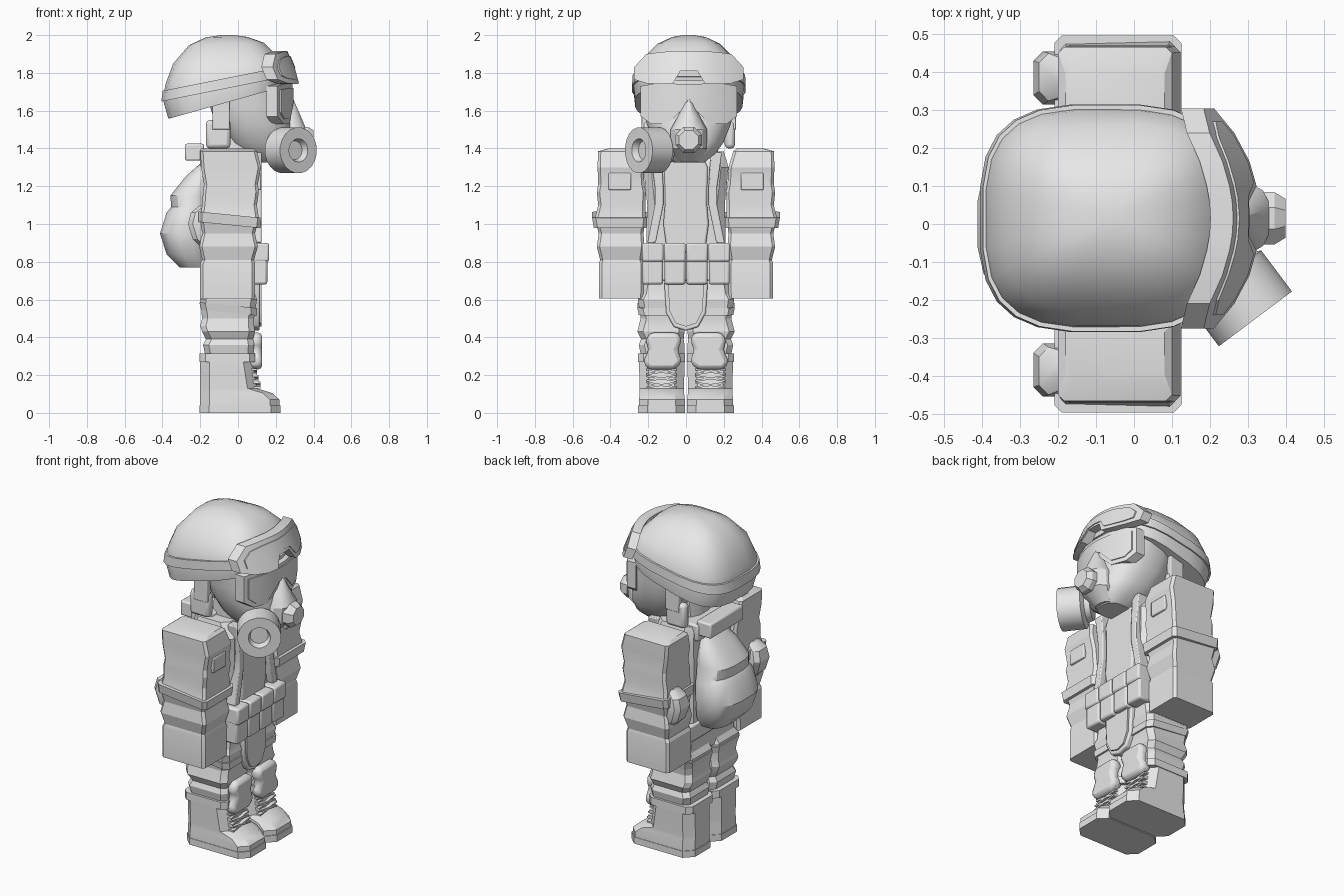
import bpy, bmesh, math
from mathutils import Vector

grey = bpy.data.materials.new("plain_grey")
grey.diffuse_color = (0.8, 0.8, 0.8, 1)
HY = 0.015   # the head sits slightly off centre


def finish(name, bm, bevel=0, angle=30):
    bmesh.ops.remove_doubles(bm, verts=bm.verts, dist=1e-5)
    bmesh.ops.recalc_face_normals(bm, faces=bm.faces)
    me = bpy.data.meshes.new(name)
    bm.to_mesh(me)
    bm.free()
    me.materials.append(grey)
    ob = bpy.data.objects.new(name, me)
    bpy.context.collection.objects.link(ob)
    if bevel:
        m = ob.modifiers.new("bevel", "BEVEL")
        m.width, m.segments, m.limit_method = bevel, 2, "ANGLE"
    bpy.ops.object.select_all(action="DESELECT")
    ob.select_set(True)
    bpy.context.view_layer.objects.active = ob
    bpy.ops.object.shade_smooth_by_angle(angle=math.radians(angle))
    return ob


def skin(bm, loops):
    rows = [[bm.verts.new(p) for p in loop] for loop in loops]
    n = len(rows[0])
    for a, b in zip(rows, rows[1:]):
        for i in range(n):
            j = (i + 1) % n
            bm.faces.new((a[i], a[j], b[j], b[i]))
    bm.faces.new(rows[0][::-1])
    bm.faces.new(rows[-1])


def loft(name, rings, n=0, e=3.0, cut=0.03, side=1, bevel=0, angle=30):
    """rings: (z, x0, x1, y0, y1[, slope]); n=0 gives a chamfered rectangle."""
    loops = []
    for z, x0, x1, y0, y1, *s in rings:
        cx, cy, hx, hy = (x0 + x1) / 2, (y0 + y1) / 2, (x1 - x0) / 2, (y1 - y0) / 2
        if n:
            pts = []
            for i in range(n):
                t = 2 * math.pi * (i + 0.5) / n
                c, d = math.cos(t), math.sin(t)
                pts.append((cx + hx * math.copysign(abs(c) ** (2 / e), c),
                            cy + hy * math.copysign(abs(d) ** (2 / e), d)))
        else:
            a, b = hx - cut, hy - cut
            pts = [(cx + u, cy + v) for u, v in ((hx, -b), (hx, b), (a, hy), (-a, hy),
                                                 (-hx, b), (-hx, -b), (-a, -hy), (a, -hy))]
        k = s[0] if s else 0
        loops.append([(x, y * side, z + k * x) for x, y in pts])
    bm = bmesh.new()
    skin(bm, loops)
    return finish(name, bm, bevel, angle)


def prism(name, pts, x0, x1, side=1, bevel=0):
    """Outline in (y, z) given thickness along x."""
    bm = bmesh.new()
    skin(bm, [[(x, y * side, z) for y, z in pts] for x in (x0, x1)])
    return finish(name, bm, bevel)


def box(name, x0, x1, y0, y1, z0, z1, side=1, bevel=0.01):
    return prism(name, [(y0, z0), (y1, z0), (y1, z1), (y0, z1)], x0, x1, side, bevel)


def visor(name, cols, fx, depth):
    """Curved plate from half columns (y, z_top, z_bottom), mirrored about the face."""
    full = [(-y, a, b) for y, a, b in reversed(cols) if y > 0] + cols
    outline = [(y, a) for y, a, b in full] + [(y, b) for y, a, b in reversed(full)]
    n = len(full)
    bm = bmesh.new()
    f = [bm.verts.new((fx(y, z), y + HY, z)) for y, z in outline]
    b = [bm.verts.new((fx(y, z) - depth, y + HY, z)) for y, z in outline]
    m = len(outline)
    for i in range(m):
        j = (i + 1) % m
        bm.faces.new((f[i], f[j], b[j], b[i]))
    for i in range(n - 1):
        for r in (f, b):
            bm.faces.new((r[i], r[i + 1], r[m - 2 - i], r[m - 1 - i]))
    return finish(name, bm)


def lathe(name, profile, origin, axis, n=16):
    o, w = Vector(origin), Vector(axis).normalized()
    u = w.cross(Vector((0, 0, 1))).normalized()
    v = w.cross(u)
    loops = [[o + w * d + (u * math.cos(t) + v * math.sin(t)) * r
              for t in (2 * math.pi * (i + 0.5) / n for i in range(n))] for r, d in profile]
    bm = bmesh.new()
    skin(bm, loops)
    return finish(name, bm)


# helmet and goggle strap
loft("helmet", [(1.66, -.37, .235, HY - .285, HY + .285, .28),
                (1.74, -.40, .25, HY - .295, HY + .295, .2),
                (1.80, -.385, .245, HY - .285, HY + .285, .15),
                (1.87, -.345, .215, HY - .25, HY + .25, .06),
                (1.955, -.26, .14, HY - .165, HY + .165, .03),
                (1.99, -.17, .05, HY - .09, HY + .09, .01),
                (2.0, -.09, -.02, HY - .03, HY + .03)], n=24, e=3.1)
loft("goggle_strap", [(1.73, -.408, .255, HY - .302, HY + .302, .2),
                      (1.785, -.40, .255, HY - .3, HY + .3, .2)], n=24, e=3.1)

# goggles resting on the helmet
gx = lambda y, z: .335 - (z - 1.74) * .42 - 1.35 * y * y
visor("goggle_frame", [(0, 1.915, 1.81), (.045, 1.915, 1.81), (.085, 1.915, 1.745),
                       (.15, 1.91, 1.74), (.225, 1.90, 1.745), (.29, 1.83, 1.765)], gx, .06)
visor("goggle_lens", [(0, 1.89, 1.83), (.055, 1.89, 1.825), (.095, 1.89, 1.77),
                      (.15, 1.885, 1.765), (.215, 1.87, 1.77), (.255, 1.83, 1.785)],
      lambda y, z: gx(y, z) + .006, .008)

# head and gas mask
loft("head", [(1.325, .07, .25, HY - .08, HY + .08),
              (1.37, .0, .285, HY - .14, HY + .14),
              (1.43, -.06, .295, HY - .185, HY + .185),
              (1.53, -.12, .285, HY - .225, HY + .225),
              (1.62, -.15, .265, HY - .24, HY + .24),
              (1.76, -.18, .255, HY - .25, HY + .25)], n=20, e=2.5)
vx = lambda y, z: .288 - 1.2 * y * y
visor("mask_frame", [(0, 1.74, 1.62), (.03, 1.74, 1.61), (.11, 1.745, 1.53),
                     (.20, 1.74, 1.53), (.255, 1.73, 1.57)], vx, .06)
visor("mask_lens", [(0, 1.72, 1.65), (.035, 1.72, 1.635), (.115, 1.72, 1.555),
                    (.195, 1.715, 1.555), (.235, 1.71, 1.59)],
      lambda y, z: vx(y, z) + .006, .008)
loft("mask_nose", [(1.33, .18, .27, HY - .06, HY + .06),
                   (1.40, .18, .35, HY - .10, HY + .10),
                   (1.50, .18, .365, HY - .10, HY + .10),
                   (1.57, .18, .335, HY - .06, HY + .06),
                   (1.66, .2, .295, HY - .015, HY + .015)], n=12, e=2.2)
lathe("mask_valve", [(.075, 0), (.075, .03), (.055, .06)], (.34, HY, 1.445), (1, 0, 0), 8)
lathe("filter_canister", [(.08, -.03), (.09, 0), (.122, .015), (.122, .15),
                          (.062, .15), (.05, .115)], (.23, -.13, 1.39), (.6, -.8, 0), 20)

# neck, collar and chin straps
loft("neck", [(1.28, -.14, .1, -.13, .13), (1.5, -.12, .12, -.13, .13)], n=12, e=2.5)
box("collar_roll", -.28, -.18, -.16, .16, 1.335, 1.425)
box("collar", -.2, -.06, -.17, .17, 1.3, 1.4)
for s in (1, -1):
    box("ear_pad", -.17, -.04, HY * s + .19, HY * s + .245, 1.4, 1.55, s, .02)
    box("chin_strap", -.135, -.045, HY * s + .215, HY * s + .25, 1.5, 1.7, s, .004)

# torso, vest and backpack
loft("torso", [(.6, -.18, .08, -.22, .22), (.7, -.18, .09, -.225, .225),
               (.9, -.17, .085, -.21, .21), (1.1, -.17, .09, -.205, .205),
               (1.3, -.18, .105, -.225, .225), (1.385, -.17, .06, -.2, .2)], cut=.04)
prism("vest_plate", [(-.1, .85), (.1, .85), (.12, 1.0), (.11, 1.12), (.115, 1.3), (.09, 1.36),
                     (-.09, 1.36), (-.115, 1.3), (-.11, 1.12), (-.12, 1.0)], .06, .112, bevel=.01)
loft("backpack", [(.77, -.31, -.14, -.13, .13), (.84, -.38, -.14, -.185, .185),
                  (.95, -.415, -.14, -.205, .205), (1.06, -.38, -.14, -.195, .195),
                  (1.09, -.355, -.14, -.18, .18), (1.15, -.36, -.14, -.175, .175),
                  (1.25, -.28, -.14, -.14, .14), (1.32, -.2, -.14, -.09, .09)], n=16, e=2.6)

# belt, pouches and groin flap
box("belt", -.19, .105, -.23, .23, .7, .8)
for i in range(4):
    y = -.235 + i * .1175
    box("pouch", .06, .155, y + .003, y + .114, .68, .89, 1, .012)
    box("pouch_flap", .06, .165, y + .001, y + .116, .8, .9, 1, .012)
prism("groin_flap", [(-.115, .69), (-.105, .53), (-.065, .455), (0, .435), (.065, .455),
                     (.105, .53), (.115, .69)], .06, .115, bevel=.008)
prism("groin_panel", [(-.095, .69), (-.088, .54), (-.055, .475), (0, .457), (.055, .475),
                      (.088, .54), (.095, .69)], .1, .125)

for s in (1, -1):
    # vest straps
    prism("vest_strap", [(.13, 1.38), (.19, 1.38), (.165, 1.2), (.165, 1.1), (.205, .9),
                         (.16, .9), (.12, 1.1), (.12, 1.2)], .06, .125, s, .006)
    # arm with cloth folds and a square hand
    loft("arm", [(.605, -.2, .09, .225, .46), (.79, -.2, .09, .222, .46),
                 (.81, -.19, .085, .23, .455), (.88, -.205, .105, .22, .472),
                 (.95, -.19, .09, .225, .462), (1.03, -.2, .11, .215, .482),
                 (1.10, -.19, .1, .215, .465), (1.17, -.185, .11, .212, .472),
                 (1.21, -.18, .105, .22, .465), (1.30, -.195, .122, .225, .468),
                 (1.385, -.2, .1, .25, .466), (1.4, -.18, .08, .27, .41)],
         cut=.015, side=s, angle=20)
    loft("arm_strap", [(.99, -.21, .118, .208, .488, -.1), (1.045, -.21, .125, .205, .497, -.1)],
         cut=.02, side=s)
    loft("elbow_pad", [(.88, -.2, -.15, .34, .43), (.92, -.24, -.15, .325, .45),
                       (1.0, -.265, -.15, .315, .455), (1.06, -.25, -.15, .325, .45),
                       (1.1, -.2, -.15, .34, .43)], cut=.025, side=s)
    box("arm_pocket_flap", .09, .122, .29, .41, 1.18, 1.27, s, .006)
    # trouser leg with folds
    loft("leg", [(.29, -.17, .08, .01, .235), (.36, -.185, .085, .008, .25),
                 (.39, -.17, .08, .012, .238), (.43, -.19, .09, .008, .258),
                 (.46, -.2, .085, .008, .25), (.5, -.19, .085, .01, .24),
                 (.6, -.2, .1, .006, .255), (.63, -.18, .09, .006, .24),
                 (.72, -.18, .09, .004, .225)], cut=.03, side=s, angle=20)
    loft("thigh_strap", [(.525, -.195, .1, .003, .25, -.1), (.565, -.205, .1, .003, .258, -.1)],
         cut=.03, side=s)
    # knee pad
    prism("knee_pad", [(.04, .425), (.19, .425), (.215, .38), (.195, .335), (.228, .27),
                       (.2, .23), (.06, .23), (.02, .27), (.045, .335), (.022, .38)],
          .06, .128, s, .022)
    # boot, sole, cuff and laces
    loft("boot", [(.02, -.2, .22, .006, .25), (.07, -.2, .22, .006, .25),
                  (.105, -.2, .18, .01, .245), (.13, -.2, .1, .01, .245),
                  (.29, -.2, .075, .008, .25)], cut=.05, side=s)
    loft("boot_sole", [(0, -.203, .226, .004, .253), (.04, -.203, .226, .004, .253)],
         cut=.05, side=s)
    loft("boot_cuff", [(.27, -.203, .09, .005, .254), (.315, -.203, .09, .005, .254)],
         cut=.03, side=s)
    for z in (.13, .165, .2):
        for a, b in ((z, z + .025), (z + .025, z)):
            prism("boot_lace", [(.05, a), (.21, b), (.21, b + .01), (.05, a + .01)],
                  .07, .118 - (z - .13) * .25, s)
